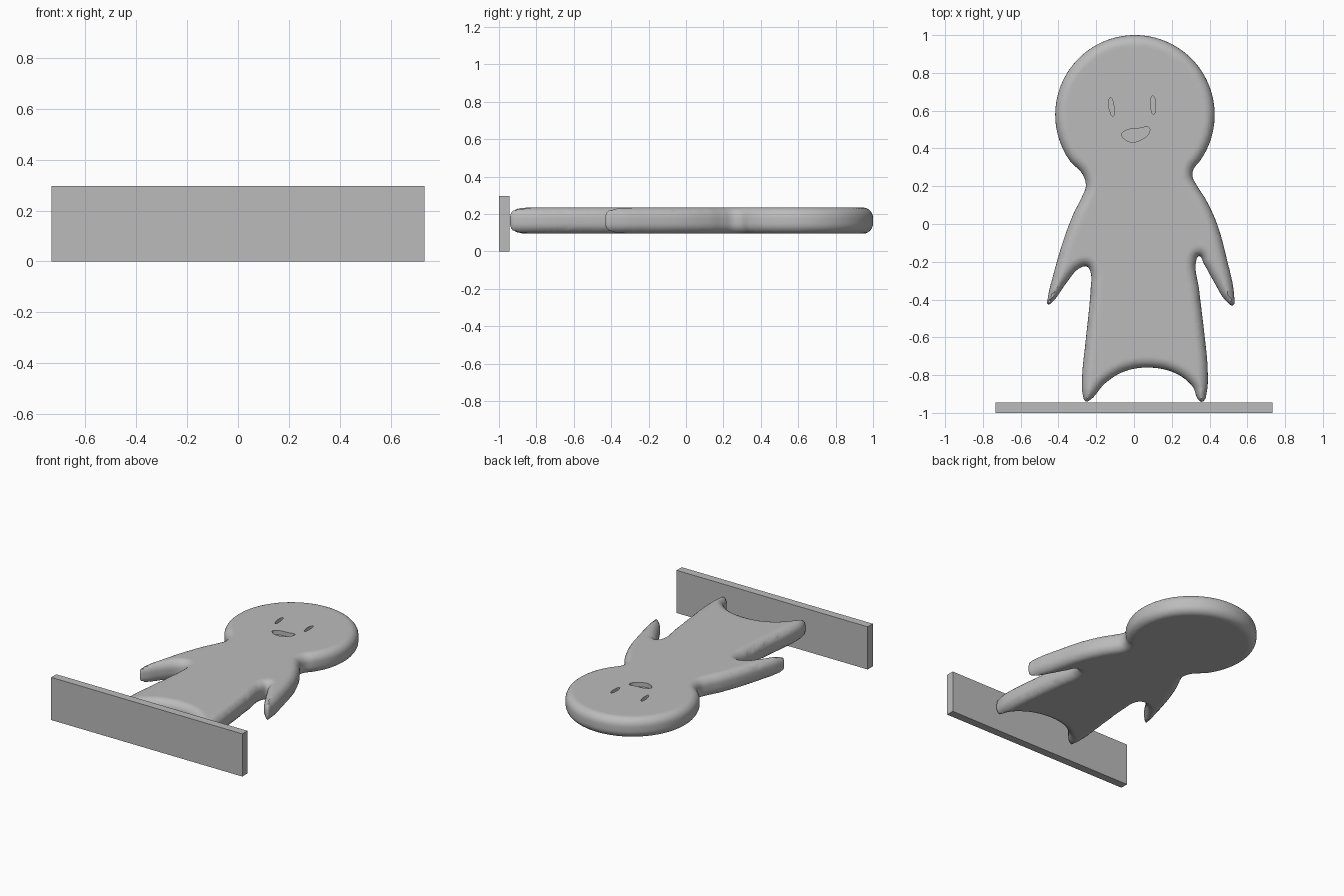
import bpy
import bmesh
import math
from mathutils import Vector, geometry, kdtree

cube = bpy.data.objects.get("Cube")
if cube:
    bpy.data.objects.remove(cube, do_unlink=True)

MID = 0.165       # height of the body's middle plane
LAND = 0.015      # half height of the straight side band
ROUND = 0.055     # edge rounding radius
DEPTH = 0.03      # depth of the engraved face

grey = bpy.data.materials.new("plain grey")
grey.use_nodes = True
grey.diffuse_color = (0.5, 0.5, 0.5, 1)
grey.node_tree.nodes["Principled BSDF"].inputs["Base Color"].default_value = (0.5, 0.5, 0.5, 1)


def make_object(name, bm):
    bmesh.ops.recalc_face_normals(bm, faces=bm.faces[:])
    mesh = bpy.data.meshes.new(name)
    bm.to_mesh(mesh)
    bm.free()
    mesh.materials.append(grey)
    obj = bpy.data.objects.new(name, mesh)
    bpy.context.collection.objects.link(obj)
    return obj


def smooth_loop(points, steps):
    """Closed curve through the points, with handles scaled to each span."""
    pts = [Vector(p) for p in points]
    n = len(pts)
    tangents = []
    for i in range(n):
        before = (pts[i] - pts[i - 1]).normalized()
        after = (pts[(i + 1) % n] - pts[i]).normalized()
        tangents.append((before + after).normalized())
    loop = []
    for i in range(n):
        a, b = pts[i], pts[(i + 1) % n]
        reach = (b - a).length / 3
        span = geometry.interpolate_bezier(a, a + tangents[i] * reach,
                                           b - tangents[(i + 1) % n] * reach, b, steps + 1)
        loop += [p.to_2d() for p in span[:-1]]
    return loop


def activate(obj):
    bpy.ops.object.select_all(action="DESELECT")
    obj.select_set(True)
    bpy.context.view_layer.objects.active = obj


# Body outline, clockwise: round head, then down one side and up the other
outline = []
for i in range(21):
    a = math.radians(215 - 12.5 * i)
    outline.append((0.005 + 0.422 * math.cos(a), 0.578 + 0.422 * math.sin(a)))
# neck and left arm
outline += [(.315, .29), (.31, .25), (.335, .2), (.38, .13), (.44, 0), (.49, -.18),
            (.53, -.38), (.525, -.43), (.49, -.41), (.42, -.3), (.37, -.21),
            (.345, -.17), (.33, -.19)]
# left leg, arch and right leg
outline += [(.345, -.35), (.37, -.56), (.39, -.77), (.385, -.89), (.365, -.94),
            (.345, -.935), (.31, -.86), (.22, -.79), (.085, -.76), (-.05, -.78),
            (-.155, -.845), (-.23, -.93), (-.255, -.94), (-.27, -.91),
            (-.275, -.82), (-.255, -.61), (-.23, -.35), (-.23, -.255)]
# right arm and neck
outline += [(-.25, -.225), (-.29, -.235), (-.36, -.315), (-.43, -.41), (-.455, -.425),
            (-.455, -.385), (-.43, -.28), (-.375, -.09), (-.32, .055),
            (-.275, .145), (-.255, .2), (-.27, .26)]

fine = smooth_loop(outline, 24)
rim = fine[::4]
tree = kdtree.KDTree(len(fine))
for i, p in enumerate(fine):
    tree.insert(p.to_3d(), i)
tree.balance()


def edge_distance(p):
    return tree.find(p.to_3d())[2]


# Inner rings follow the rounding; ridge points fill the narrow limb tips
points = list(rim)
for k in range(1, 8):
    inset = ROUND * (1 - math.cos(math.radians(15 * k)))
    for i in range(len(rim)):
        t = (rim[(i + 1) % len(rim)] - rim[i - 1]).normalized()
        p = rim[i] + Vector((t.y, -t.x)) * inset
        if edge_distance(p) > inset * 0.97:
            points.append(p)
STEP = 0.015
for ix in range(-40, 41):
    for iy in range(-66, 67):
        p = Vector((ix * STEP, iy * STEP))
        if 0.02 < edge_distance(p) < 0.075:
            points.append(p)

verts, _, faces, *_ = geometry.delaunay_2d_cdt(
    points, [], [list(range(len(rim)))], 1, 1e-5)

# Body: rounded sheet above and below the middle plane, joined by a side band
bm = bmesh.new()
upper, lower = {}, {}
sides = {}
for f in faces:
    for i in f:
        if i not in upper:
            d = min(edge_distance(verts[i]), ROUND)
            h = LAND + math.sqrt(max(0, ROUND ** 2 - (ROUND - d) ** 2))
            x, y = verts[i]
            upper[i] = bm.verts.new((x, y, MID + h))
            lower[i] = bm.verts.new((x, y, MID - h))
    bm.faces.new([upper[i] for i in f])
    bm.faces.new([lower[i] for i in reversed(f)])
    for a, b in zip(f, list(f[1:]) + [f[0]]):
        key = (min(a, b), max(a, b))
        sides[key] = sides.get(key, 0) + 1
for (a, b), count in sides.items():
    if count == 1:
        bm.faces.new([upper[a], upper[b], lower[b], lower[a]])
body = make_object("body", bm)

# Engraved eyes and mouth
TOP = MID + LAND + ROUND


def engrave(name, shape):
    bm = bmesh.new()
    floor = bm.faces.new([bm.verts.new((p.x, p.y, TOP - DEPTH)) for p in smooth_loop(shape, 6)])
    wall = bmesh.ops.extrude_face_region(bm, geom=[floor])
    moved = [v for v in wall["geom"] if isinstance(v, bmesh.types.BMVert)]
    bmesh.ops.translate(bm, verts=moved, vec=(0, 0, DEPTH * 2))
    cutter = make_object(name, bm)
    cutter.hide_render = True
    cut = body.modifiers.new(name, "BOOLEAN")
    cut.operation = "DIFFERENCE"
    cut.solver = "EXACT"
    cut.object = cutter
    activate(body)
    bpy.ops.object.modifier_apply(modifier=cut.name)
    bpy.data.objects.remove(cutter, do_unlink=True)


def eye_shape(cx, cy, lean):
    ring = [(0, .048), (.012, .02), (.012, -.02), (.004, -.048), (-.01, -.02), (-.012, .02)]
    return [(cx + x - lean * y, cy + y) for x, y in ring]


engrave("right_eye_cutter", eye_shape(-.12, .62, .1))
engrave("left_eye_cutter", eye_shape(.1, .63, 0))
engrave("mouth_cutter", [(-.065, .475), (-.03, .5), (.03, .507), (.08, .51), (.078, .48),
                         (.035, .445), (-.01, .433), (-.05, .45)])
activate(body)
bpy.ops.object.shade_smooth_by_angle(angle=math.radians(40))

# Foot plate standing upright under the feet
bm = bmesh.new()
bmesh.ops.create_cube(bm, size=1)
bmesh.ops.scale(bm, verts=bm.verts[:], vec=(1.466, 0.056, 0.296))
bmesh.ops.translate(bm, verts=bm.verts[:], vec=(0, -0.972, 0.148))
make_object("foot_plate", bm)
